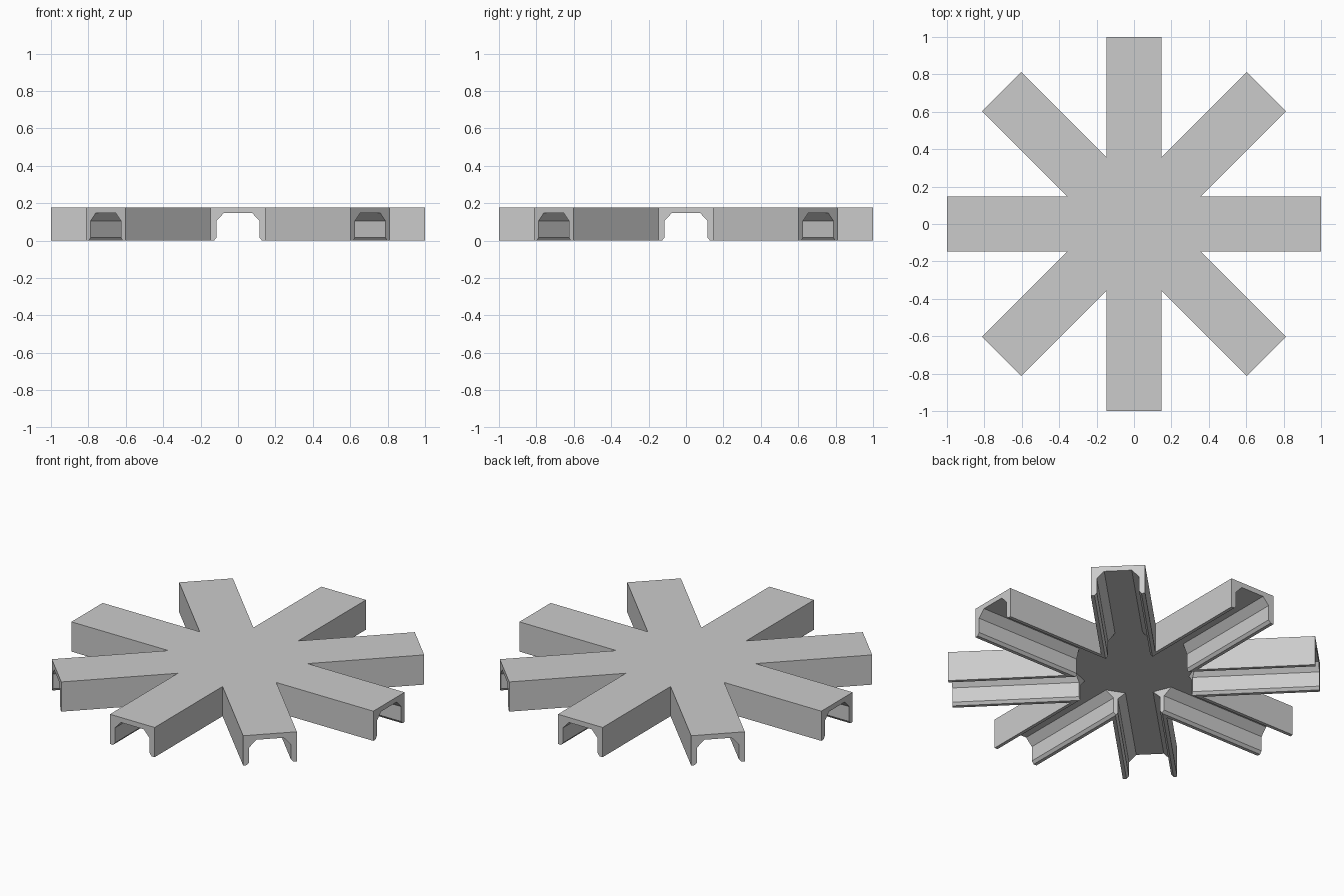
import bpy, bmesh
from math import pi, tan, cos
from mathutils import Matrix, Vector

if "Cube" in bpy.data.objects:
    bpy.data.objects.remove(bpy.data.objects["Cube"], do_unlink=True)

ARMS = 8
HALF_WIDTH = 0.148
HEIGHT = 0.178
CEILING = 0.148
HUB_APOTHEM = 0.33

grey = bpy.data.materials.new("plain grey")
grey.use_nodes = True
colour = (0.6, 0.6, 0.6, 1)
grey.diffuse_color = colour
grey.node_tree.nodes["Principled BSDF"].inputs["Base Color"].default_value = colour


def prism(name, outline, direction):
    """Extrude a closed outline of 3D points along a direction."""
    bm = bmesh.new()
    face = bm.faces.new([bm.verts.new(p) for p in outline])
    moved = bmesh.ops.extrude_face_region(bm, geom=[face])["geom"]
    verts = [v for v in moved if isinstance(v, bmesh.types.BMVert)]
    bmesh.ops.translate(bm, verts=verts, vec=direction)
    bmesh.ops.recalc_face_normals(bm, faces=bm.faces)
    mesh = bpy.data.meshes.new(name)
    bm.to_mesh(mesh)
    bm.free()
    mesh.materials.append(grey)
    obj = bpy.data.objects.new(name, mesh)
    bpy.context.collection.objects.link(obj)
    return obj


def turn(i):
    return Matrix.Rotation(i * 2 * pi / ARMS, 4, "Z")


# Star-shaped body: two tip corners and one inner notch per arm
notch = HALF_WIDTH / tan(pi / ARMS)
arm = [Vector((1, -HALF_WIDTH, 0)), Vector((1, HALF_WIDTH, 0)), Vector((notch, HALF_WIDTH, 0))]
body = prism("eight_arm_channel", [turn(i) @ p for i in range(ARMS) for p in arm], (0, 0, HEIGHT))

# Channel cutters: chamfered top corners and flared lower lips
half = [(0.14, -0.02), (0.128, 0), (0.115, 0.016), (0.115, 0.105), (0.075, CEILING)]
profile = half + [(-y, z) for y, z in reversed(half)]
cutters = []
for i in range(ARMS // 2):
    cutter = prism("channel_cutter", [(-1.1, y, z) for y, z in profile], (2.2, 0, 0))
    cutter.data.transform(turn(i))
    cutters.append(cutter)

# Open octagonal hub with flat sides between the arms
corner = Vector((HUB_APOTHEM / cos(pi / ARMS), 0, -0.03))
cutters.append(prism("hub_cutter", [turn(i) @ corner for i in range(ARMS)], (0, 0, CEILING + 0.03)))

for cutter in cutters:
    mod = body.modifiers.new("hollow", "BOOLEAN")
    mod.operation = "DIFFERENCE"
    mod.solver = "EXACT"
    mod.object = cutter

# Bake the hollow body and discard the cutters
bpy.context.view_layer.update()
depsgraph = bpy.context.evaluated_depsgraph_get()
hollow = bpy.data.meshes.new_from_object(body.evaluated_get(depsgraph))
body.modifiers.clear()
body.data = hollow
for cutter in cutters:
    bpy.data.objects.remove(cutter, do_unlink=True)
